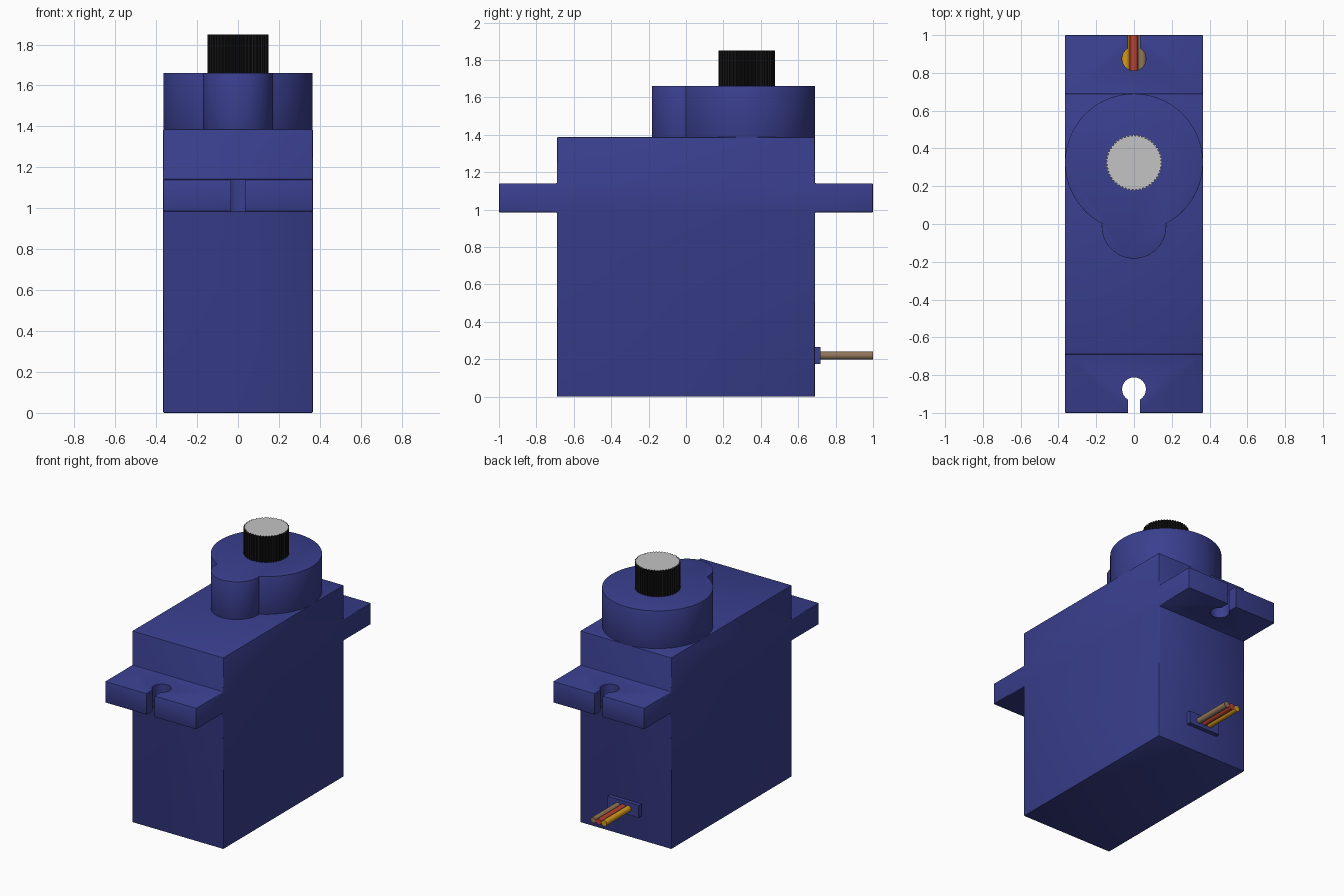
import bpy, bmesh, math
from mathutils import Matrix

if "Cube" in bpy.data.objects:
    bpy.data.objects.remove(bpy.data.objects["Cube"])


def material(name, rgb):
    m = bpy.data.materials.new(name)
    m.diffuse_color = (*rgb, 1)
    m.use_nodes = True
    m.node_tree.nodes["Principled BSDF"].inputs["Base Color"].default_value = m.diffuse_color
    return m


BLUE = material("blue plastic", (0.042, 0.050, 0.275))
BLACK = material("black", (0.010, 0.010, 0.010))
GREY = material("light grey", (0.55, 0.55, 0.55))
YELLOW = material("yellow wire", (0.66, 0.32, 0.012))
RED = material("red wire", (0.48, 0.055, 0.035))
BROWN = material("brown wire", (0.28, 0.18, 0.10))


def arc(cx, cy, r, a0, a1, n):
    """Points on an arc, angles in radians, both ends included."""
    return [(cx + r * math.cos(a0 + (a1 - a0) * i / n),
             cy + r * math.sin(a0 + (a1 - a0) * i / n)) for i in range(n + 1)]


def prism(name, outline, lo, hi, mats, axis="z"):
    """Extrude a closed 2D outline along z (points x,y) or x (points y,z)."""
    bm = bmesh.new()
    place = (lambda p: (p[0], p[1], lo)) if axis == "z" else (lambda p: (lo, p[0], p[1]))
    face = bm.faces.new([bm.verts.new(place(p)) for p in outline])
    ext = bmesh.ops.extrude_face_region(bm, geom=[face])
    d = hi - lo
    bmesh.ops.translate(bm, vec=(0, 0, d) if axis == "z" else (d, 0, 0),
                        verts=[v for v in ext["geom"] if isinstance(v, bmesh.types.BMVert)])
    bmesh.ops.recalc_face_normals(bm, faces=bm.faces)
    return finish(name, bm, mats)


def finish(name, bm, mats):
    me = bpy.data.meshes.new(name)
    bm.to_mesh(me)
    bm.free()
    for m in mats:
        me.materials.append(m)
    ob = bpy.data.objects.new(name, me)
    bpy.context.collection.objects.link(ob)
    return ob


def select(ob):
    bpy.ops.object.select_all(action="DESELECT")
    ob.select_set(True)
    bpy.context.view_layer.objects.active = ob


def smooth(ob, degrees=35):
    select(ob)
    bpy.ops.object.shade_smooth_by_angle(angle=math.radians(degrees))


def bevel(ob, width):
    mod = ob.modifiers.new("edge", "BEVEL")
    mod.width, mod.segments = width, 2
    mod.limit_method, mod.angle_limit = "ANGLE", math.radians(60)
    select(ob)
    bpy.ops.object.modifier_apply(modifier=mod.name)


# Case with both mounting ears, from its side profile
half = [(0.69, 0), (0.69, 0.985), (1.0, 0.985), (1.0, 1.14), (0.69, 1.14), (0.69, 1.387)]
case = prism("case", half + [(-y, z) for y, z in reversed(half)],
             -0.366, 0.366, [BLUE], "x")
bevel(case, 0.006)

# Keyhole screw slots through the ears
HOLE_Y, HOLE_R, SLOT = 0.875, 0.063, 0.033
gap = math.asin(SLOT / HOLE_R)
for side in (-1, 1):
    keyhole = [(-SLOT, 1.1), (SLOT, 1.1)]
    keyhole += reversed(arc(0, HOLE_Y, HOLE_R, math.pi / 2 + gap, math.pi * 2.5 - gap, 32))
    cutter = prism("slot_cutter", [(x, side * y) for x, y in keyhole], 0.9, 1.2, [BLUE])
    cutter.hide_render = True
    mod = case.modifiers.new("slot", "BOOLEAN")
    mod.operation, mod.solver, mod.object = "DIFFERENCE", "EXACT", cutter
    select(case)
    bpy.ops.object.modifier_apply(modifier=mod.name)
    bpy.data.objects.remove(cutter)
smooth(case)

# Gear housing: large round joined to a small round at y = 0
BIG_Y, BIG_R, SMALL_Y, SMALL_R = 0.325, 0.365, -0.012, 0.171
cut = math.asin(BIG_Y / BIG_R)
join = math.asin(-SMALL_Y / SMALL_R)
outline = arc(0, BIG_Y, BIG_R, -cut, math.pi + cut, 80)
outline += arc(0, SMALL_Y, SMALL_R, math.pi - join, math.pi * 2 + join, 36)
housing = prism("gear_housing", outline, 1.38, 1.66, [BLUE])
bevel(housing, 0.004)
smooth(housing)

# Splined output shaft with black sides and a grey end
TEETH = 48
teeth = []
for i in range(TEETH * 4):
    r = 0.150 if i % 4 < 2 else 0.142
    a = math.tau * i / (TEETH * 4)
    teeth.append((r * math.cos(a), BIG_Y + r * math.sin(a)))
shaft = prism("output_shaft", teeth, 1.655, 1.85, [BLACK, GREY])
for p in shaft.data.polygons:
    p.material_index = 1 if p.normal.z > 0.5 else 0

# Cable grommet on the back
prism("cable_grommet", [(0.68, 0.175), (0.72, 0.175), (0.72, 0.265), (0.68, 0.265)],
      -0.125, 0.125, [BLUE], "x")

# Three wires side by side
for name, x, mat in (("yellow_wire", -0.043, YELLOW), ("red_wire", 0, RED),
                     ("brown_wire", 0.043, BROWN)):
    bm = bmesh.new()
    bmesh.ops.create_cone(bm, cap_ends=True, segments=24, radius1=0.0215, radius2=0.0215,
                          depth=0.29, matrix=Matrix.Translation((x, 0.855, 0.22))
                          @ Matrix.Rotation(math.pi / 2, 4, "X"))
    smooth(finish(name, bm, [mat]))
